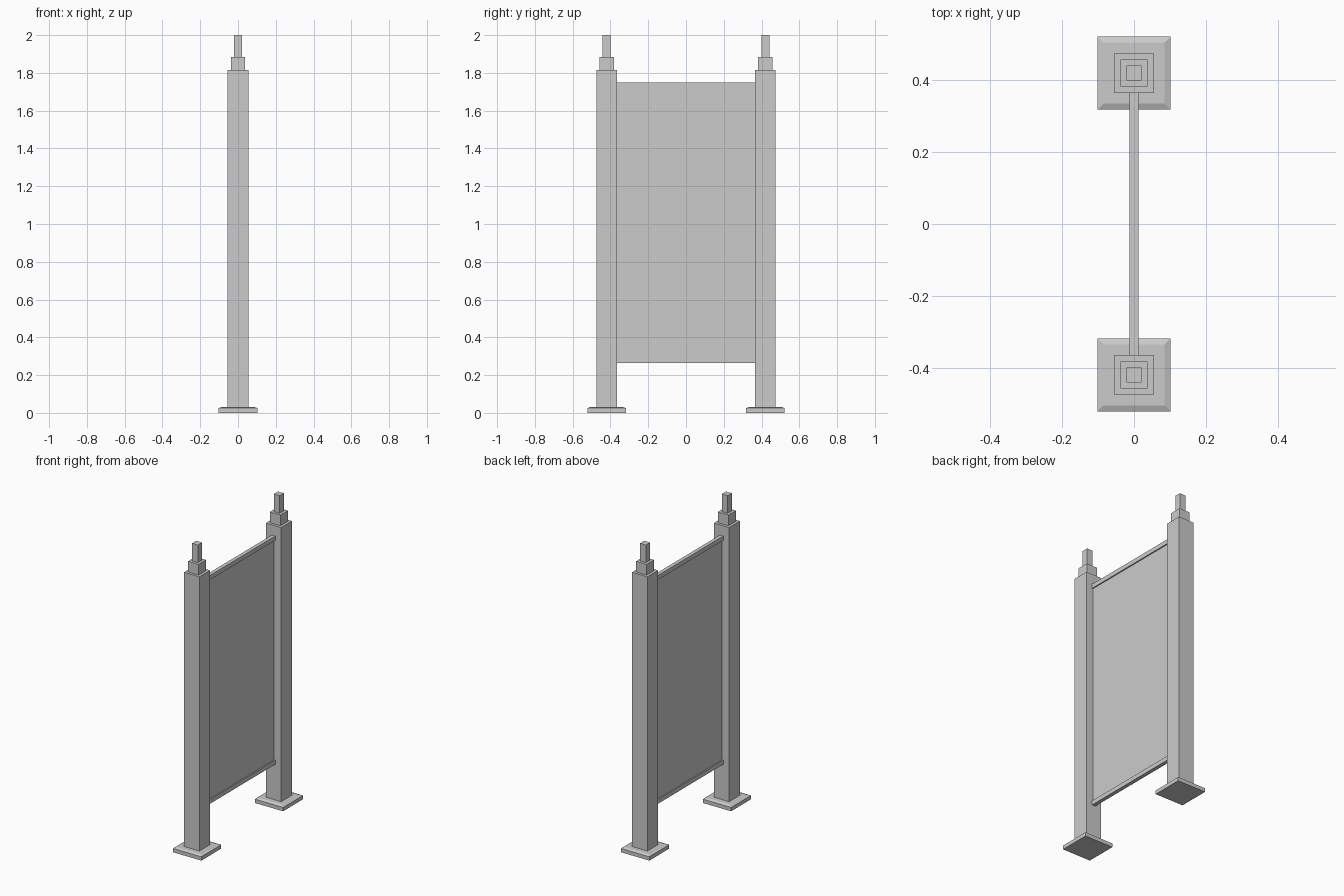
import bpy, bmesh

if "Cube" in bpy.data.objects:
    bpy.data.objects.remove(bpy.data.objects["Cube"])


def stacked(name, y, rings):
    """Closed square tower from (half_width, z) rings."""
    bm = bmesh.new()
    loops = [[bm.verts.new((sx * h, y + sy * h, z))
              for sx, sy in ((-1, -1), (1, -1), (1, 1), (-1, 1))] for h, z in rings]
    for a, b in zip(loops, loops[1:]):
        for i in range(4):
            j = (i + 1) % 4
            bm.faces.new((a[i], a[j], b[j], b[i]))
    bm.faces.new(loops[0][::-1])
    bm.faces.new(loops[-1])
    bmesh.ops.recalc_face_normals(bm, faces=bm.faces)
    me = bpy.data.meshes.new(name)
    bm.to_mesh(me)
    bm.free()
    bpy.context.collection.objects.link(bpy.data.objects.new(name, me))


def box(name, size, z):
    bpy.ops.mesh.primitive_cube_add(size=1, location=(0, 0, z))
    ob = bpy.context.object
    ob.name = name
    ob.scale = size


for side, y in (("front", -0.42), ("back", 0.42)):
    # foot plate with a shallow sloped top
    stacked(side + "_foot_plate", y, [(0.102, 0), (0.102, 0.025), (0.085, 0.032)])
    # post with stepped finial
    stacked(side + "_post", y, [(0.055, 0.03), (0.055, 1.815), (0.038, 1.815),
                                (0.038, 1.885), (0.021, 1.885), (0.021, 2.0)])

# rails and thin panel between the posts
box("top_rail", (0.025, 0.73, 0.028), 1.734)
box("bottom_rail", (0.025, 0.73, 0.028), 0.277)
box("panel", (0.01, 0.73, 1.44), 1.0055)
